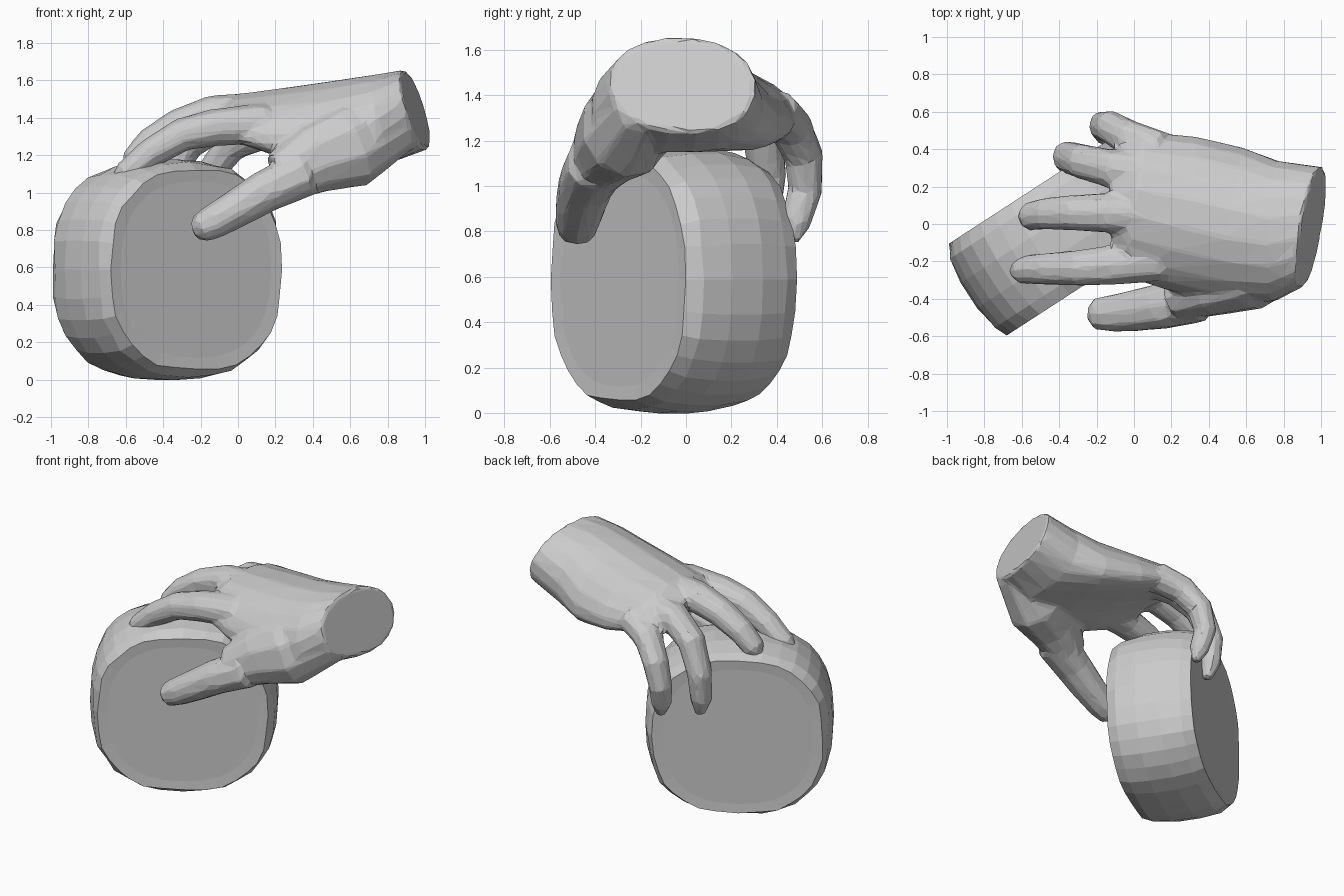
import bpy, bmesh, math, random
from mathutils import Vector

if "Cube" in bpy.data.objects:
    bpy.data.objects.remove(bpy.data.objects["Cube"])

random.seed(4)


def power(v, n):
    return math.copysign(abs(v) ** (2 / n), v)


def skin_rings(bm, rings):
    """Bridge equal-sized rings of points into a closed shell."""
    vs = [[bm.verts.new(p) for p in ring] for ring in rings]
    n = len(vs[0])
    for a, b in zip(vs, vs[1:]):
        for i in range(n):
            j = (i + 1) % n
            bm.faces.new((a[i], a[j], b[j], b[i]))
    bm.faces.new(vs[0])
    bm.faces.new(vs[-1])


def finish(bm, name):
    bmesh.ops.recalc_face_normals(bm, faces=bm.faces)
    me = bpy.data.meshes.new(name)
    bm.to_mesh(me)
    bm.free()
    ob = bpy.data.objects.new(name, me)
    bpy.context.collection.objects.link(ob)
    return ob


def limb(bm, path, sides=10, n=2.2, arch=0.0, slant=0.0):
    """Oval sections along a path of (x, y, z, half width, half thickness)."""
    pts = [Vector(p[:3]) for p in path]
    rings = []
    for k, p in enumerate(path):
        t = (pts[min(k + 1, len(pts) - 1)] - pts[max(k - 1, 0)]).normalized()
        up = Vector((0, 1, 0)).cross(t).normalized()
        side = t.cross(up)
        ring = []
        bend = arch * min(1, k / 2)
        for i in range(sides):
            a = math.tau * (i + 0.5) / sides
            s = p[3] * power(math.cos(a), n)
            h = p[4] * power(math.sin(a), n) - bend * s * s
            q = pts[k] + side * s + up * h
            if k == 0:
                q.x += slant * s
            ring.append(q)
        rings.append(ring)
    skin_rings(bm, rings)


def finger(bm, joints, size):
    """Finger tapering evenly from knuckle to a blunt tip."""
    last = len(joints) - 1
    path = []
    for k, p in enumerate(joints):
        w = size * (0.12 - 0.055 * k / last) if k < last else size * 0.036
        path.append((*p, w, w * 0.92))
    limb(bm, path)


# Thick rounded disc, standing on its rim and turned about the vertical
turn = math.radians(33)
u = Vector((math.cos(turn), math.sin(turn), 0))
axis = Vector((math.sin(turn), -math.cos(turn), 0))
centre = Vector((-0.38, -0.055, 0.588))
half = [(0.08, 1.0), (0.22, 0.965), (0.29, 0.91), (0.285, 0.80)]
profile = [(-d, s) for d, s in reversed(half)] + half
rings = []
for k, (d, s) in enumerate(profile):
    rough = 0.014 if k in (1, 2, 5, 6) else 0
    ring = []
    for i in range(32):
        a = math.tau * i / 32
        r = s + random.uniform(-rough, rough)
        ring.append(centre + axis * d + u * (0.6 * r * power(math.cos(a), 2.45))
                    + Vector((0, 0, 0.59 * r * power(math.sin(a), 2.45))))
    rings.append(ring)
bm = bmesh.new()
skin_rings(bm, rings)
finish(bm, "disc")

# Hand: palm and cut wrist, arched across the knuckles
hand = bmesh.new()
limb(hand, [
    (0.95, -0.015, 1.445, 0.325, 0.22), (0.75, -0.04, 1.39, 0.38, 0.245),
    (0.50, 0.0, 1.38, 0.42, 0.22), (0.25, 0.06, 1.39, 0.42, 0.175),
    (0.0, 0.11, 1.415, 0.39, 0.115), (-0.12, 0.11, 1.40, 0.28, 0.05),
], sides=20, arch=0.65, slant=0.28)

# Thumb, with the fleshy web that joins it to the palm
limb(hand, [
    (0.85, -0.17, 1.38, 0.16, 0.17), (0.60, -0.27, 1.25, 0.20, 0.23),
    (0.40, -0.34, 1.18, 0.16, 0.19), (0.23, -0.40, 1.08, 0.12, 0.14)])
finger(hand, [(0.35, -0.39, 1.10), (0.15, -0.44, 1.01), (0.0, -0.465, 0.92),
              (-0.13, -0.48, 0.845), (-0.2, -0.48, 0.81),
              (-0.24, -0.48, 0.79)], 1.15)

# Index, middle, ring and little fingers
finger(hand, [(0.15, -0.19, 1.37), (-0.12, -0.22, 1.35), (-0.30, -0.235, 1.31),
              (-0.47, -0.24, 1.21), (-0.60, -0.245, 1.10),
              (-0.66, -0.245, 1.05)], 1.0)
finger(hand, [(0.12, 0.05, 1.43), (-0.14, 0.06, 1.42), (-0.32, 0.06, 1.36),
              (-0.47, 0.055, 1.27), (-0.56, 0.04, 1.17),
              (-0.595, 0.035, 1.11)], 1.0)
finger(hand, [(0.12, 0.27, 1.38), (-0.12, 0.295, 1.36), (-0.28, 0.335, 1.25),
              (-0.36, 0.36, 1.05), (-0.36, 0.345, 0.87),
              (-0.345, 0.335, 0.76)], 0.97)
finger(hand, [(0.14, 0.39, 1.33), (-0.03, 0.46, 1.26), (-0.13, 0.52, 1.13),
              (-0.17, 0.525, 0.98), (-0.15, 0.485, 0.84),
              (-0.13, 0.465, 0.755)], 0.9)

# Fuse the hand into one skin and reduce it to broad facets
ob = finish(hand, "hand")
fuse = ob.modifiers.new("fuse", 'REMESH')
fuse.mode = 'VOXEL'
fuse.voxel_size = 0.016
soften = ob.modifiers.new("soften", 'SMOOTH')
soften.factor = 0.5
soften.iterations = 6
facet = ob.modifiers.new("facet", 'DECIMATE')
facet.ratio = 0.045
